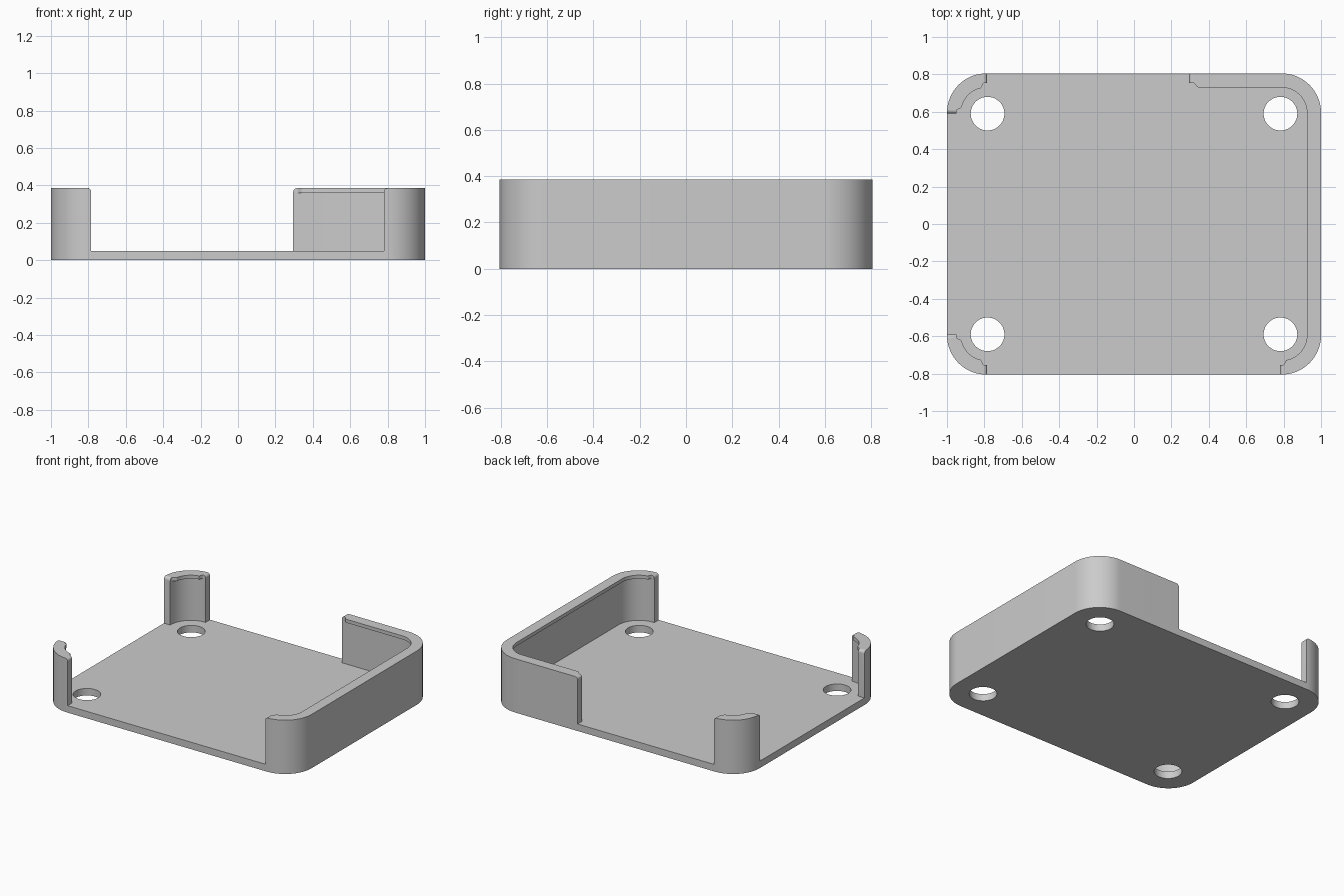
import bpy, bmesh, math
from mathutils import Vector

cube = bpy.data.objects.get("Cube")
if cube:
    bpy.data.objects.remove(cube, do_unlink=True)

HALF_X, HALF_Y, RADIUS = 1.0, 0.805, 0.21
FLOOR, TOP, LIP_Z = 0.05, 0.385, 0.36
WALL, LIP = 0.05, 0.075
ARC_STEPS = 18

grey = bpy.data.materials.new("plain_grey")
grey.use_nodes = True
grey.diffuse_color = (0.6, 0.6, 0.6, 1)
grey.node_tree.nodes["Principled BSDF"].inputs["Base Color"].default_value = grey.diffuse_color


def corner(sx, sy, start):
    """Quarter arc as (point, outward normal) pairs, counter-clockwise."""
    centre = Vector((sx * (HALF_X - RADIUS), sy * (HALF_Y - RADIUS)))
    pairs = []
    for i in range(ARC_STEPS + 1):
        a = math.radians(start + 90 * i / ARC_STEPS)
        n = Vector((math.cos(a), math.sin(a)))
        pairs.append((centre + n * RADIUS, n))
    return pairs


def finish(name, bm):
    bmesh.ops.recalc_face_normals(bm, faces=bm.faces)
    mesh = bpy.data.meshes.new(name)
    bm.to_mesh(mesh)
    bm.free()
    mesh.materials.clear()
    mesh.materials.append(grey)
    obj = bpy.data.objects.new(name, mesh)
    bpy.context.collection.objects.link(obj)
    bpy.ops.object.select_all(action='DESELECT')
    obj.select_set(True)
    bpy.context.view_layer.objects.active = obj
    bpy.ops.object.shade_smooth_by_angle(angle=math.radians(30))
    return obj


def base_plate():
    """Rounded plate with four round holes, from a filled curve."""
    curve = bpy.data.curves.new("base_outline", 'CURVE')
    curve.dimensions, curve.fill_mode = '2D', 'BOTH'
    curve.extrude = FLOOR / 2

    def loop(points):
        spline = curve.splines.new('POLY')
        spline.points.add(len(points) - 1)
        for sp, p in zip(spline.points, points):
            sp.co = (p[0], p[1], 0, 1)
        spline.use_cyclic_u = True

    corners = corner(1, 1, 0) + corner(-1, 1, 90) + corner(-1, -1, 180) + corner(1, -1, 270)
    loop([p for p, n in corners])
    for sx in (-1, 1):
        for sy in (-1, 1):
            loop([(sx * 0.783 + 0.09 * math.cos(a), sy * 0.59 + 0.09 * math.sin(a))
                  for a in (math.tau * i / 48 for i in range(48))])
    temp = bpy.data.objects.new("base_outline", curve)
    bpy.context.collection.objects.link(temp)
    bpy.context.view_layer.update()
    mesh = bpy.data.meshes.new_from_object(temp.evaluated_get(bpy.context.evaluated_depsgraph_get()))
    bm = bmesh.new()
    bm.from_mesh(mesh)
    bpy.data.objects.remove(temp, do_unlink=True)
    bpy.data.meshes.remove(mesh)
    bmesh.ops.remove_doubles(bm, verts=bm.verts, dist=0.0001)
    bmesh.ops.translate(bm, verts=bm.verts, vec=(0, 0, FLOOR / 2))
    finish("base_plate", bm)


def wall(name, path, flip_y=False):
    """Sweep the lipped wall section; the lip fades and the top rounds off at both ends."""
    lengths = [0.0]
    for (a, _), (b, _) in zip(path, path[1:]):
        lengths.append(lengths[-1] + (b - a).length)
    total = lengths[-1]

    # Extra stations near the ends for the rounding and the lip taper
    ends = [0.001, 0.003, 0.006, 0.012, 0.02, 0.026, 0.032, 0.038, 0.044, 0.05]
    stations = []
    for s in sorted(lengths + ends + [total - e for e in ends]):
        if not stations or s - stations[-1] > 0.0005:
            stations.append(s)

    def locate(s):
        for i in range(len(path) - 1):
            if s <= lengths[i + 1] or i == len(path) - 2:
                t = min((s - lengths[i]) / (lengths[i + 1] - lengths[i]), 1)
                return path[i][0].lerp(path[i + 1][0], t), path[i][1].lerp(path[i + 1][1], t)

    bm = bmesh.new()
    rings = []
    for s in stations:
        p, n = locate(s)
        e = min(s, total - s)
        r = 0.02
        back = max(r - e, 0)
        h = TOP - r + math.sqrt(max(r * r - back * back, 0))
        t = min(max((e - 0.02) / 0.03, 0), 1)
        d = WALL + 0.0003 + (LIP - WALL) * t * t * (3 - 2 * t)
        section = [(0, FLOOR), (0, h), (d, h), (d, LIP_Z), (WALL, LIP_Z), (WALL, FLOOR)]
        ring = []
        for inset, z in section:
            q = p - n * inset
            ring.append(bm.verts.new((q.x, -q.y if flip_y else q.y, z)))
        rings.append(ring)
    for a, b in zip(rings, rings[1:]):
        for i in range(len(a)):
            j = (i + 1) % len(a)
            bm.faces.new((a[i], a[j], b[j], b[i]))
    bm.faces.new(rings[0])
    bm.faces.new(rings[-1])
    finish(name, bm)


base_plate()

# Long wall: front corner, whole +x side, back corner and part of the back
back_n, front_n = Vector((0, 1)), Vector((0, -1))
wall("side_wall",
     [(Vector((0.78, -HALF_Y)), front_n)] + corner(1, -1, 270) + corner(1, 1, 0)
     + [(Vector((0.295, HALF_Y)), back_n)])

# Two matching corner posts on the -x side
post = ([(Vector((-0.785, HALF_Y)), back_n)] + corner(-1, 1, 90)
        + [(Vector((-HALF_X, 0.59)), Vector((-1, 0)))])
wall("back_corner_post", post)
wall("front_corner_post", post, flip_y=True)
